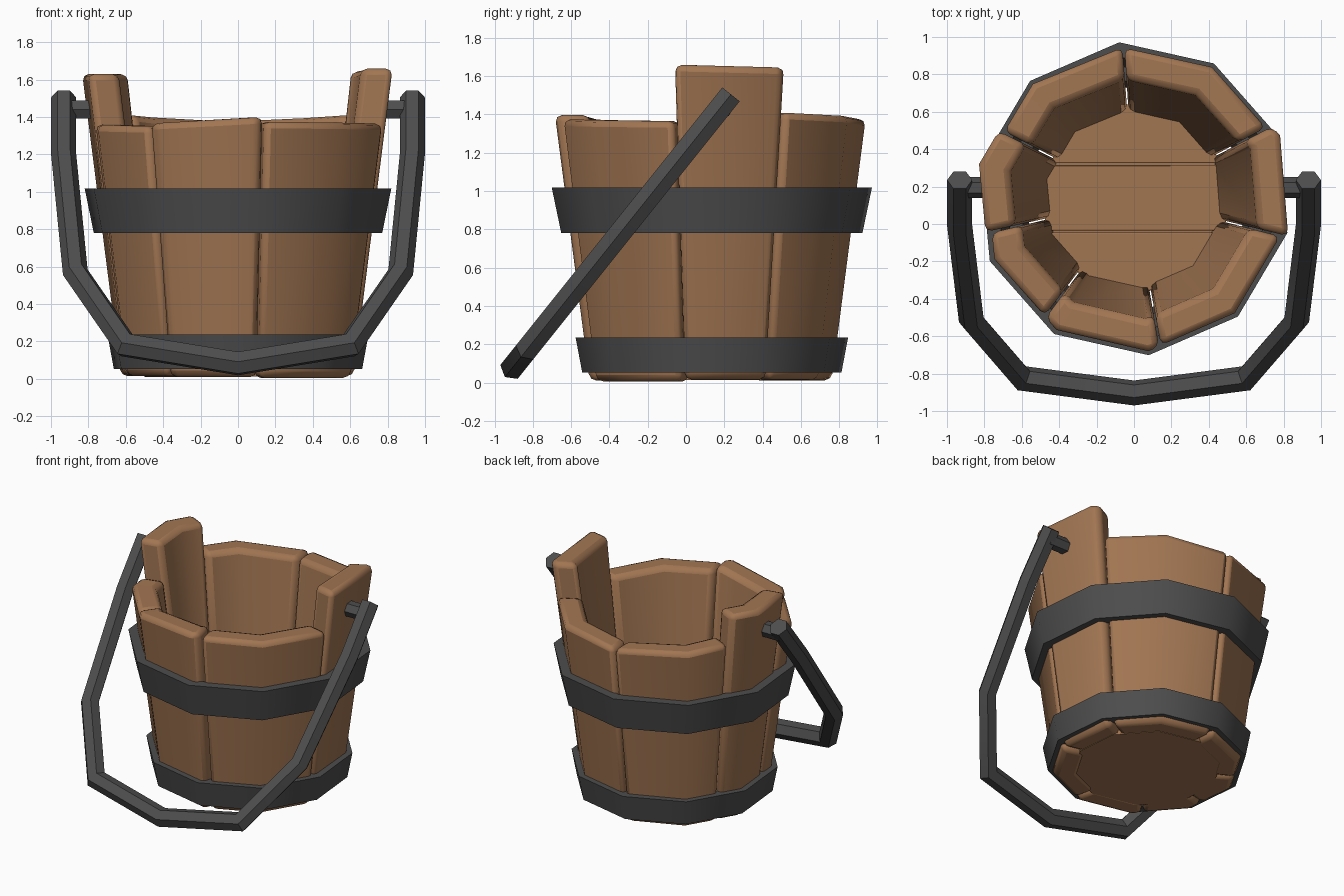
import bpy, bmesh, math
from mathutils import Vector

if "Cube" in bpy.data.objects:
    bpy.data.objects.remove(bpy.data.objects["Cube"])

CY = 0.135            # bucket axis sits slightly behind the origin
STEP, OFF = 36, 95.4  # ten-sided bucket


def material(name, rgb):
    m = bpy.data.materials.new(name)
    m.diffuse_color = (*rgb, 1)
    m.use_nodes = True
    m.node_tree.nodes["Principled BSDF"].inputs["Base Color"].default_value = m.diffuse_color
    return m


WOOD = material("brown wood", (0.36, 0.18, 0.085))
IRON = material("dark iron", (0.075, 0.075, 0.075))


def finish(name, bm, mat, bevel=0, smooth=40):
    bmesh.ops.recalc_face_normals(bm, faces=bm.faces)
    me = bpy.data.meshes.new(name)
    bm.to_mesh(me)
    bm.free()
    ob = bpy.data.objects.new(name, me)
    bpy.context.collection.objects.link(ob)
    me.materials.append(mat)
    if bevel:
        b = ob.modifiers.new("bevel", 'BEVEL')
        b.width, b.segments = bevel, 2
        b.limit_method, b.angle_limit = 'ANGLE', math.radians(42)
    bpy.ops.object.select_all(action='DESELECT')
    ob.select_set(True)
    bpy.context.view_layer.objects.active = ob
    bpy.ops.object.shade_smooth_by_angle(angle=math.radians(smooth))
    return ob


def loft(bm, rings, closed=False):
    """Join equal rings of points; cap the ends unless closed."""
    vs = [[bm.verts.new(p) for p in r] for r in rings]
    n = len(vs[0])
    for i in range(len(vs) if closed else len(vs) - 1):
        a, b = vs[i], vs[(i + 1) % len(vs)]
        for j in range(n):
            k = (j + 1) % n
            bm.faces.new((a[j], a[k], b[k], b[j]))
    if not closed:
        bm.faces.new(vs[0])
        bm.faces.new(vs[-1])


def polar(r, deg, z):
    a = math.radians(deg)
    return Vector((r * math.cos(a), CY + r * math.sin(a), z))


def on_decagon(r, deg, z):
    d = (deg - OFF) % STEP - STEP / 2
    return polar(r * math.cos(math.radians(STEP / 2)) / math.cos(math.radians(d)), deg, z)


def wall(z):
    return 0.64 + 0.131 * z


# Staves: start angle, end angle, base height, top at start, top at end
staves = [
    ("back_right_stave", 28, 94, 0.015, 1.41, 1.375),
    ("back_left_stave", 94, 153, 0.01, 1.375, 1.41),
    ("tall_left_stave", 153, 193, 0.015, 1.63, 1.63),
    ("front_left_stave", 193, 233, 0.015, 1.36, 1.35),
    ("front_stave", 233, 280, 0.01, 1.365, 1.40),
    ("front_right_stave", 280, 346, 0.005, 1.375, 1.365),
    ("tall_right_stave", 346, 388, 0.015, 1.66, 1.645),
]
for name, a0, a1, zb, t0, t1 in staves:
    a0, a1 = a0 + 0.4, a1 - 0.4
    corners = [OFF + STEP * k for k in range(-4, 10)]
    angs = [a0] + [c for c in corners if a0 + 2 < c < a1 - 2] + [a1]
    rings = []
    for a in angs:
        zt = t0 + (t1 - t0) * (a - a0) / (a1 - a0)
        rings.append([on_decagon(wall(zb), a, zb), on_decagon(wall(zt), a, zt),
                      on_decagon(wall(zt) - 0.175, a, zt), on_decagon(wall(zb) - 0.175, a, zb)])
    bm = bmesh.new()
    loft(bm, rings)
    finish(name, bm, WOOD, 0.035)

# Iron hoops
for name, z0, z1, r0, r1 in [("upper_hoop", 0.78, 1.018, 0.79, 0.84),
                             ("lower_hoop", 0.052, 0.236, 0.68, 0.715)]:
    bm = bmesh.new()
    loft(bm, [[polar(r0, OFF + STEP * k, z0), polar(r1, OFF + STEP * k, z1),
               polar(r1 - 0.08, OFF + STEP * k, z1), polar(r0 - 0.08, OFF + STEP * k, z0)]
              for k in range(10)], closed=True)
    finish(name, bm, IRON)


# Floor: an under board topped by three planks
def disc(z0, z1, r=0.51):
    bm = bmesh.new()
    loft(bm, [[polar(r, OFF + STEP * k, z) for k in range(10)] for z in (z0, z1)])
    return bm


finish("under_board", disc(0.012, 0.05), WOOD)
for i, (y0, y1) in enumerate([(-1, -0.045), (-0.035, 0.315), (0.325, 1)]):
    bm = disc(0.05, 0.095)
    for y, s in ((y0, -1), (y1, 1)):
        bmesh.ops.bisect_plane(bm, geom=bm.verts[:] + bm.edges[:] + bm.faces[:],
                               plane_co=(0, y, 0), plane_no=(0, s, 0), clear_outer=True)
        bmesh.ops.holes_fill(bm, edges=[e for e in bm.edges if e.is_boundary])
    finish("floor_plank_%d" % (i + 1), bm, WOOD, 0.006)


# Bail handle: six-sided mitred tube lying in a tilted plane
def tilt(x, z):
    return Vector((x, 0.235 + (z - 1.505) / 1.25, z))


half = [(0.932, 1.505), (0.932, 1.20), (0.87, 0.57), (0.60, 0.18)]
path = [tilt(-x, z) for x, z in half] + [tilt(0, 0.082)] + [tilt(x, z) for x, z in reversed(half)]
normal = Vector((0, -1.25, 1)).normalized()
rings = []
for i, p in enumerate(path):
    d0 = (p - path[max(i - 1, 0)]).normalized()
    d1 = (path[min(i + 1, len(path) - 1)] - p).normalized()
    t = (d0 + d1).normalized()
    side = t.cross(normal).normalized()
    miter = 1 / max(t.dot(d1), t.dot(d0))
    rings.append([p + 0.067 * (math.cos(k * math.pi / 3) * miter * side
                               + math.sin(k * math.pi / 3) * normal) for k in range(6)])
bm = bmesh.new()
loft(bm, rings)
finish("handle", bm, IRON)

# Pegs joining the handle to the tall staves
for name, s in (("left_peg", -1), ("right_peg", 1)):
    bm = bmesh.new()
    loft(bm, [[Vector((s * x, 0.195 + 0.056 * math.cos(k * math.pi / 3),
                       1.44 + 0.056 * math.sin(k * math.pi / 3))) for k in range(6)]
              for x in (0.70, 0.93)])
    finish(name, bm, IRON)
